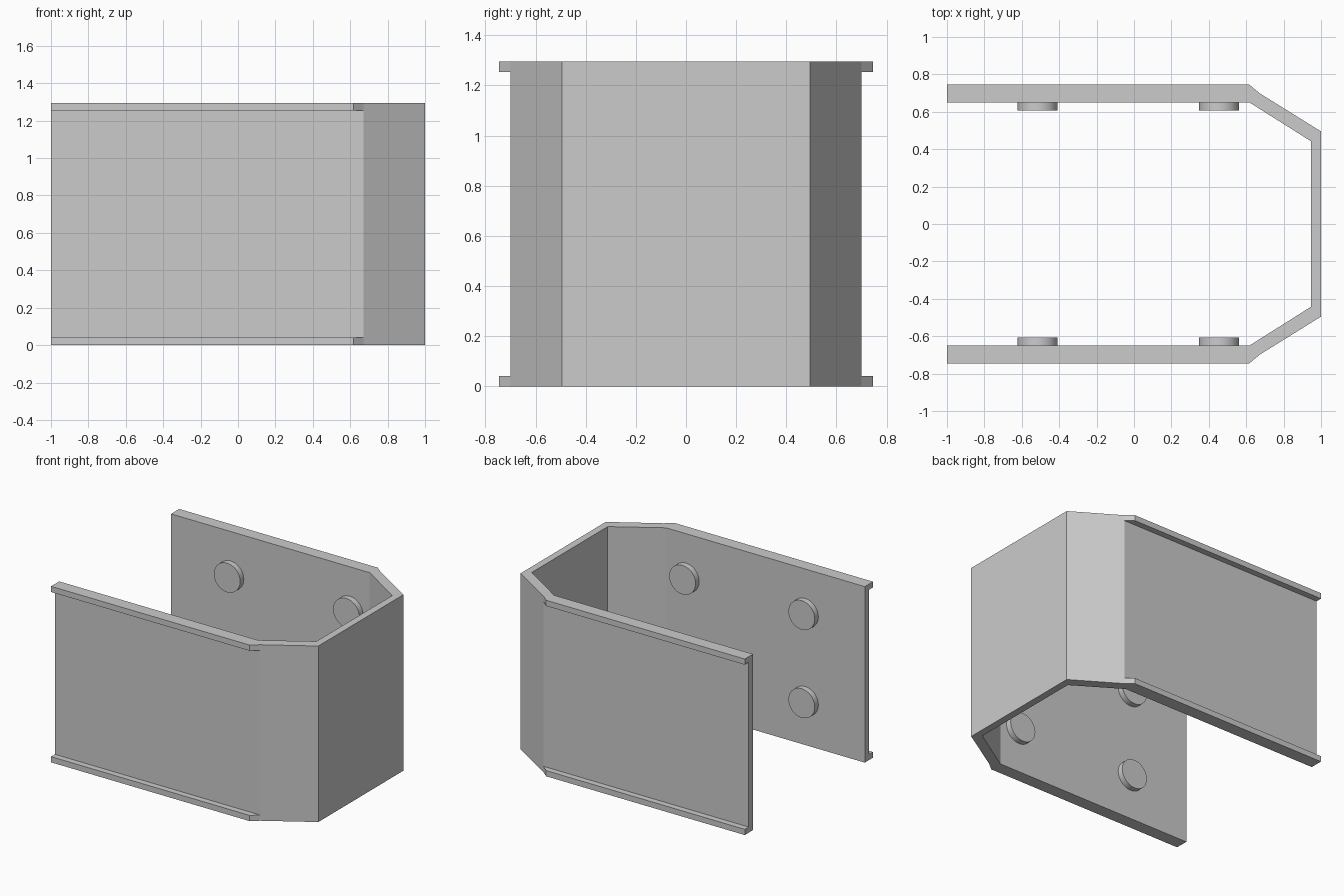
import bpy, bmesh, math
from mathutils import Matrix

cube = bpy.data.objects.get("Cube")
if cube:
    bpy.data.objects.remove(cube)

HEIGHT = 1.295
LIP = 0.042

grey = bpy.data.materials.new("plain grey")
grey.use_nodes = True
colour = (0.6, 0.6, 0.6, 1)
grey.diffuse_color = colour
grey.node_tree.nodes["Principled BSDF"].inputs["Base Color"].default_value = colour


def finish(bm, name):
    bmesh.ops.recalc_face_normals(bm, faces=bm.faces)
    mesh = bpy.data.meshes.new(name)
    bm.to_mesh(mesh)
    bm.free()
    mesh.materials.append(grey)
    obj = bpy.data.objects.new(name, mesh)
    bpy.context.collection.objects.link(obj)
    return obj


def prism(name, outline, z0, z1):
    bm = bmesh.new()
    face = bm.faces.new([bm.verts.new((x, y, z0)) for x, y in outline])
    top = bmesh.ops.extrude_face_region(bm, geom=[face])["geom"]
    verts = [v for v in top if isinstance(v, bmesh.types.BMVert)]
    bmesh.ops.translate(bm, verts=verts, vec=(0, 0, z1 - z0))
    return finish(bm, name)


# Bent U-shaped wall with chamfered corners
outer = [(-1, 0.7), (0.67, 0.7), (1, 0.495)]
inner = [(0.947, 0.442), (0.617, 0.65), (-1, 0.65)]
mirror = lambda pts: [(x, -y) for x, y in reversed(pts)]
prism("bracket_wall", outer + mirror(outer) + mirror(inner) + inner, 0, HEIGHT)

for side, label in ((1, "back"), (-1, "front")):
    # Lips along the top and bottom edges
    lip = [(-1, 0.7 * side), (0.67, 0.7 * side), (0.617, 0.745 * side), (-1, 0.745 * side)]
    prism(label + "_lower_lip", lip, 0, LIP)
    prism(label + "_upper_lip", lip, HEIGHT - LIP, HEIGHT)

    # Round pegs on the inside faces
    for x, end in ((-0.515, "open"), (0.455, "closed")):
        for dz, level in ((-0.324, "lower"), (0.324, "upper")):
            bm = bmesh.new()
            place = Matrix.Translation((x, 0.631 * side, HEIGHT / 2 + dz)) @ Matrix.Rotation(math.pi / 2, 4, "X")
            bmesh.ops.create_cone(bm, cap_ends=True, segments=48, radius1=0.107,
                                  radius2=0.107, depth=0.046, matrix=place)
            peg = finish(bm, f"{label}_{end}_{level}_peg")
            bpy.ops.object.select_all(action="DESELECT")
            peg.select_set(True)
            bpy.context.view_layer.objects.active = peg
            bpy.ops.object.shade_smooth_by_angle()
